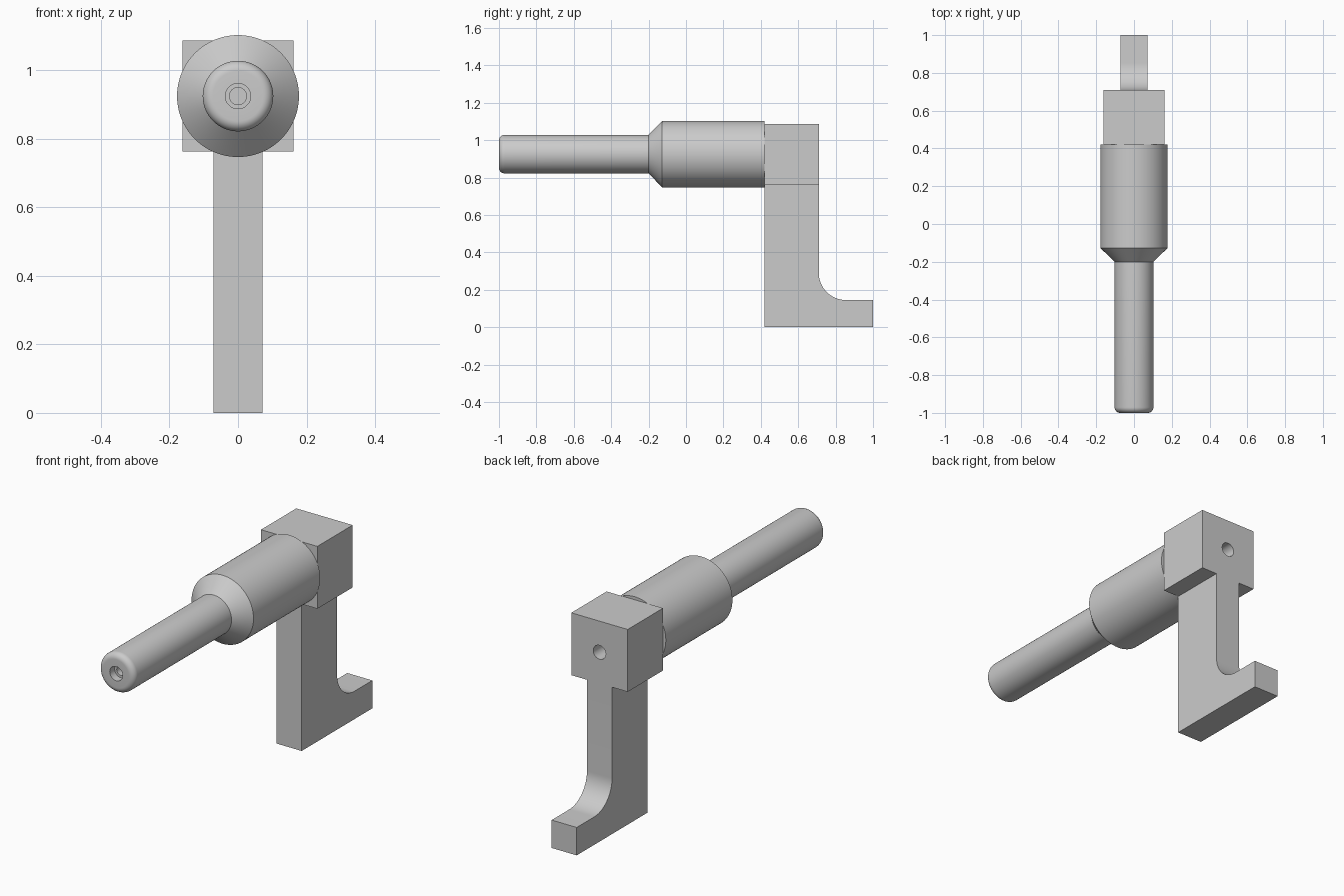
import bpy, bmesh
from math import sin, cos, pi
from mathutils import Matrix, Vector

if "Cube" in bpy.data.objects:
    bpy.data.objects.remove(bpy.data.objects["Cube"])

AXIS_Z = 0.925
SEGMENTS = 96


def finish(name, bm, smooth=False):
    bmesh.ops.recalc_face_normals(bm, faces=bm.faces[:])
    mesh = bpy.data.meshes.new(name)
    bm.to_mesh(mesh)
    bm.free()
    obj = bpy.data.objects.new(name, mesh)
    bpy.context.collection.objects.link(obj)
    bpy.ops.object.select_all(action='DESELECT')
    obj.select_set(True)
    bpy.context.view_layer.objects.active = obj
    if smooth:
        bpy.ops.object.shade_smooth_by_angle(angle=pi / 6)
    return obj


def lathe(name, profile):
    """Spin (radius, y) points around the horizontal shaft axis."""
    bm = bmesh.new()
    verts = [bm.verts.new((r, y, AXIS_Z)) for r, y in profile]
    edges = [bm.edges.new(pair) for pair in zip(verts, verts[1:])]
    bmesh.ops.spin(bm, geom=verts + edges, cent=(0, 0, AXIS_Z), axis=(0, 1, 0),
                   angle=2 * pi, steps=SEGMENTS, use_merge=True)
    bmesh.ops.remove_doubles(bm, verts=bm.verts[:], dist=1e-5)
    return finish(name, bm, True)


def arc(cx, cy, r, a0, a1, n):
    return [(cx + r * cos(a0 + (a1 - a0) * i / n),
             cy + r * sin(a0 + (a1 - a0) * i / n)) for i in range(n + 1)]


# Stepped shaft with rounded tip, centre hole, cone and thick barrel
tip = arc(0.073, -0.97, 0.03, -pi / 2, 0, 8)
lathe("shaft", [(0, -0.88), (0.025, -0.88), (0.025, -0.96), (0.037, -0.96), (0.037, -1.0)]
      + tip + [(0.103, -0.2), (0.178, -0.127), (0.178, 0.42), (0, 0.42)])

# Square head block
bm = bmesh.new()
bmesh.ops.create_cube(bm, size=1, matrix=Matrix.Translation((0, 0.565, AXIS_Z))
                      @ Matrix.Diagonal((0.324, 0.29, 0.324, 1)))
head = finish("head_block", bm)

# Blind hole in the back of the head
cutter = lathe("hole_cutter", [(0, 0.59), (0.036, 0.59), (0.036, 0.8), (0, 0.8)])
cut = head.modifiers.new("hole", 'BOOLEAN')
cut.operation = 'DIFFERENCE'
cut.solver = 'EXACT'
cut.object = cutter
cutter.hide_render = True
cutter.hide_set(True)

# Upright leg with filleted foot, extruded sideways
outline = [(0.42, 0), (1.0, 0), (1.0, 0.145)]
outline += arc(0.855, 0.29, 0.145, 1.5 * pi, pi, 20)
outline += [(0.71, 0.763), (0.42, 0.763)]
bm = bmesh.new()
side = bm.faces.new([bm.verts.new((-0.072, y, z)) for y, z in outline])
extruded = bmesh.ops.extrude_face_region(bm, geom=[side])
bmesh.ops.translate(bm, vec=Vector((0.144, 0, 0)),
                    verts=[v for v in extruded["geom"] if isinstance(v, bmesh.types.BMVert)])
finish("leg_and_foot", bm, True)
